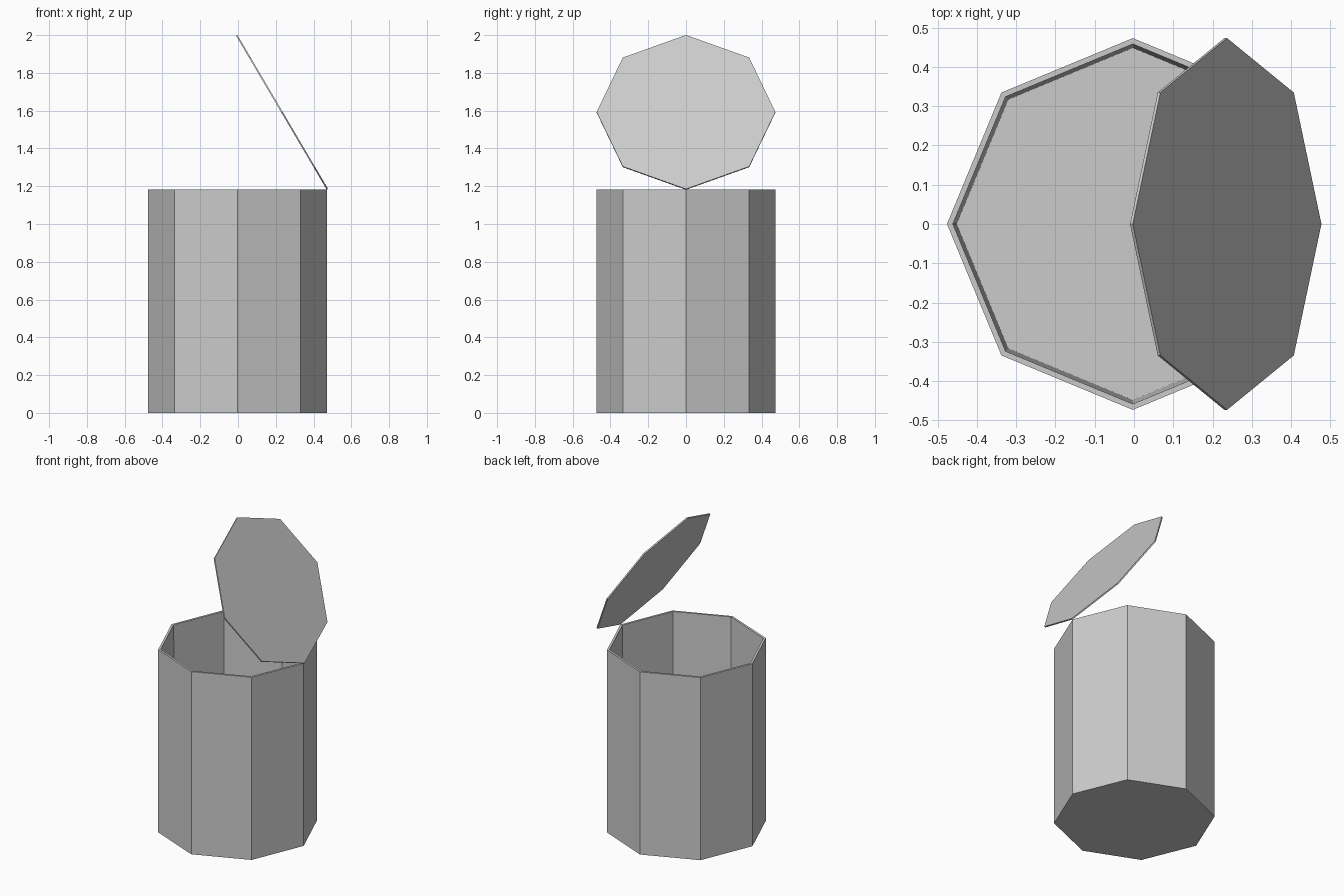
import bpy, bmesh, math

if "Cube" in bpy.data.objects:
    bpy.data.objects.remove(bpy.data.objects["Cube"])

SIDES = 8
RADIUS = 0.473
HEIGHT = 1.182
CENTRE_X = -0.003


def ring(bm, radius, z):
    """Octagon of vertices with a corner on the x axis."""
    return [bm.verts.new((radius * math.cos(i * math.tau / SIDES),
                          radius * math.sin(i * math.tau / SIDES), z))
            for i in range(SIDES)]


def lathe(name, profile, location, tilt=0.0):
    """Closed flat-sided solid from (radius, z) rings, capped at both ends."""
    bm = bmesh.new()
    rings = [ring(bm, r, z) for r, z in profile]
    for low, high in zip(rings, rings[1:]):
        for i in range(SIDES):
            j = (i + 1) % SIDES
            bm.faces.new((low[i], low[j], high[j], high[i]))
    bm.faces.new(rings[0][::-1])
    bm.faces.new(rings[-1])
    mesh = bpy.data.meshes.new(name)
    bm.to_mesh(mesh)
    bm.free()
    obj = bpy.data.objects.new(name, mesh)
    obj.location = location
    obj.rotation_euler.y = tilt
    bpy.context.collection.objects.link(obj)
    return obj


# Bin body: outer wall, flat rim, slightly tapered inner wall and floor
lathe("bin_body",
      [(RADIUS, 0), (RADIUS, HEIGHT), (0.458, HEIGHT), (0.448, 0.02)],
      (CENTRE_X, 0, 0))

# Thin lid, hinged open at the right-hand corner of the rim
lathe("lid", [(RADIUS, -0.004), (RADIUS, 0.004)],
      (0.2335, 0, 1.591), math.radians(59.5))
